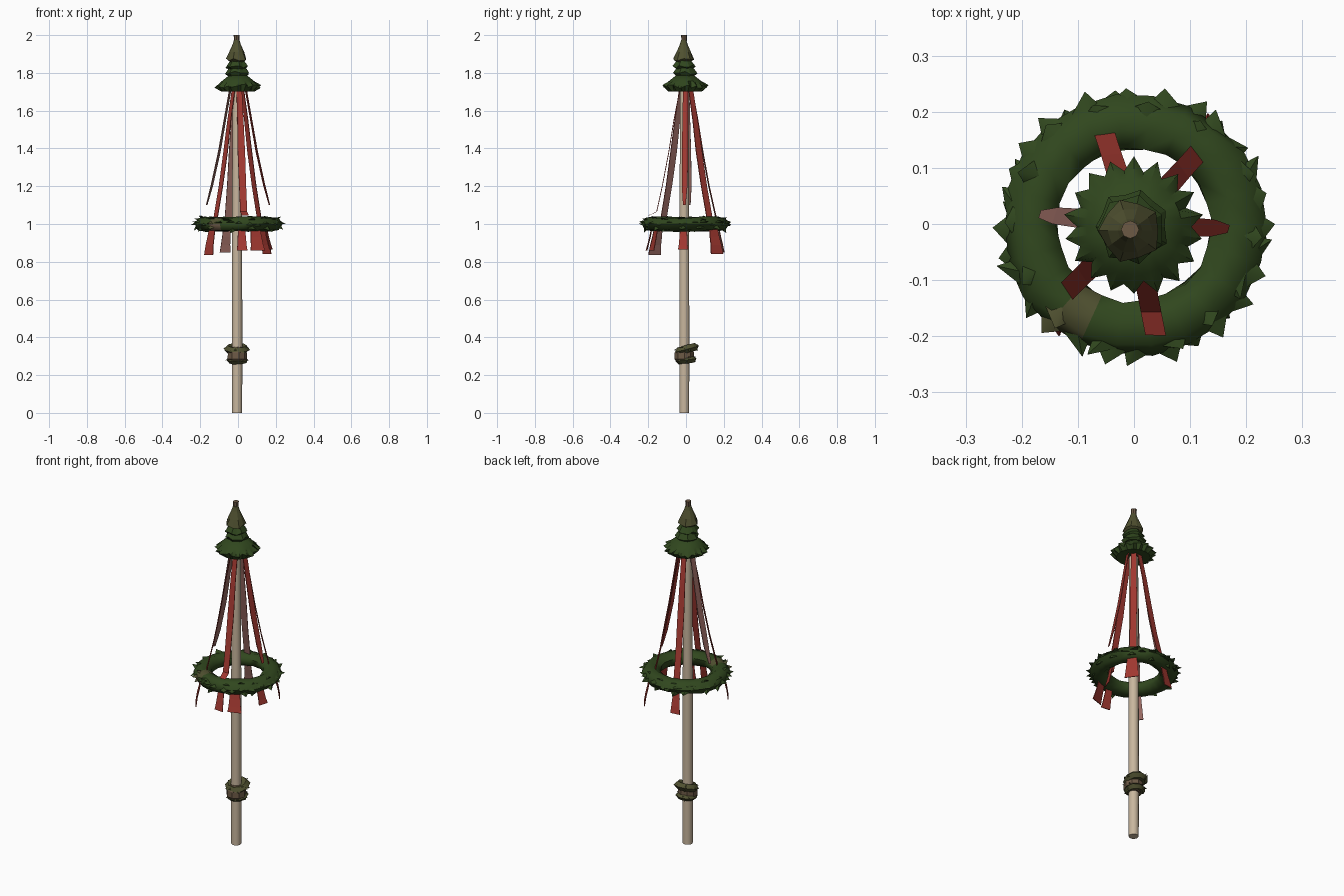
import bpy, bmesh, math, random
from mathutils import Vector, Matrix

random.seed(4)
cube = bpy.data.objects.get("Cube")
if cube:
    bpy.data.objects.remove(cube)


def material(name, rgb):
    m = bpy.data.materials.new(name)
    m.use_nodes = True
    m.diffuse_color = (*rgb, 1)
    m.node_tree.nodes["Principled BSDF"].inputs["Base Color"].default_value = (*rgb, 1)
    return m


WOOD = material("pale wood", (0.58, 0.47, 0.34))
GREEN = material("leaf green", (0.030, 0.063, 0.013))
OLIVE = material("dry olive", (0.080, 0.082, 0.030))
BROWN = material("twig brown", (0.15, 0.10, 0.06))
RED = material("ribbon red", (0.36, 0.040, 0.030))
FADED = material("faded ribbon", (0.31, 0.14, 0.12))


def finish(bm, name, mats, smooth=None):
    bmesh.ops.recalc_face_normals(bm, faces=bm.faces[:])
    me = bpy.data.meshes.new(name)
    bm.to_mesh(me)
    bm.free()
    for m in mats:
        me.materials.append(m)
    ob = bpy.data.objects.new(name, me)
    bpy.context.collection.objects.link(ob)
    if smooth:
        bpy.ops.object.select_all(action="DESELECT")
        ob.select_set(True)
        bpy.context.view_layer.objects.active = ob
        bpy.ops.object.shade_smooth_by_angle(angle=math.radians(smooth))
    return ob


def lathe(name, profile, mat, sides, center=(0, 0), ragged=0.0, smooth=None):
    """Revolve (radius, height) points; ragged alternates the rim into leaf tips."""
    bm = bmesh.new()
    rings = []
    for i, (r, z) in enumerate(profile):
        ring = []
        for k in range(sides):
            a = math.tau * k / sides
            rim = 0 < i < len(profile) - 1 and r > profile[i - 1][0] and r > profile[i + 1][0]
            rr = r * (1 + (ragged * (1 if k % 2 else -1) * random.uniform(0.5, 1) if rim else 0))
            dz = random.uniform(-1, 1) * 0.08 * ragged if rim else 0
            ring.append(bm.verts.new((center[0] + rr * math.cos(a), center[1] + rr * math.sin(a), z + dz)))
        rings.append(ring)
    for lo, hi in zip(rings, rings[1:]):
        for k in range(sides):
            n = (k + 1) % sides
            bm.faces.new((lo[k], lo[n], hi[n], hi[k]))
    bm.faces.new(rings[0][::-1])
    bm.faces.new(rings[-1])
    finish(bm, name, [mat], smooth)


def garland(name, mats, center, major, minor, leaves, leaf, seg=22, sides=7, tilt=0.0):
    """A bumpy ring with pointed leaves standing off it."""
    bm = bmesh.new()

    def point(a, b, r):
        return Vector(((major + r * math.cos(b)) * math.cos(a),
                       (major + r * math.cos(b)) * math.sin(a), 0.8 * r * math.sin(b)))

    grid = [[bm.verts.new(point(math.tau * i / seg, math.tau * j / sides, minor * random.uniform(0.92, 1.1)))
             for j in range(sides)] for i in range(seg)]
    for i in range(seg):
        for j in range(sides):
            i2, j2 = (i + 1) % seg, (j + 1) % sides
            bm.faces.new((grid[i][j], grid[i2][j], grid[i2][j2], grid[i][j2]))
    # closed, pointed leaves, mostly on the outer side
    for b0, share in ((0.0, 1.0), (0.7, 0.5), (-0.8, 0.5)):
        count = int(leaves * share)
        for k in range(count):
            a = math.tau * (k + random.uniform(-0.25, 0.25)) / count
            b = b0 + random.uniform(-0.25, 0.25)
            w = 0.6 * leaf / major
            base = [point(a - w, b, minor * 0.9), point(a + w, b, minor * 0.9), point(a, b + 0.5, minor * 0.85)]
            tip = point(a + random.uniform(-w, w), b, minor + leaf * random.uniform(0.3, 0.75))
            vs = [bm.verts.new(p) for p in base + [tip]]
            for f in ((0, 1, 3), (1, 2, 3), (2, 0, 3), (0, 2, 1)):
                bm.faces.new([vs[q] for q in f])
    bm.transform(Matrix.Translation(center) @ Matrix.Rotation(tilt, 4, "X"))
    return finish(bm, name, mats, 60)


def ribbon(name, path, angle, outer, inner):
    """A thin strip through (radius, height, width) points, one colour per side."""
    bm = bmesh.new()
    out = Vector((math.cos(angle), math.sin(angle), 0))
    side = Vector((-out.y, out.x, 0)) + out * 0.2
    rows = []
    for r, z, w in path:
        c = out * r + Vector((0, 0, z))
        rows.append([bm.verts.new(c + side * s * w / 2 + out * t * 0.002)
                     for s, t in ((-1, 1), (1, 1), (1, -1), (-1, -1))])
    for p, q in zip(rows, rows[1:]):
        for k in range(4):
            n = (k + 1) % 4
            face = bm.faces.new((p[k], p[n], q[n], q[k]))
            face.material_index = 1 if k == 2 else 0
    bm.faces.new(rows[0])
    bm.faces.new(rows[-1])
    finish(bm, name, [outer, inner])


# Pole
AXIS = (-0.005, -0.009)
lathe("pole", [(0.027, 0), (0.028, 0.3), (0.027, 0.9), (0.025, 1.4), (0.024, 1.8)], WOOD, 10, AXIS, smooth=40)

# Treetop: leafy skirt, two tiers, a tapering crown and a twig tip
lathe("top_skirt", [(0.05, 1.705), (0.09, 1.702), (0.112, 1.728), (0.085, 1.757), (0.05, 1.785)],
      GREEN, 36, (0, -0.005), 0.13, 40)
lathe("lower_tier", [(0.04, 1.775), (0.062, 1.80), (0.035, 1.84)], GREEN, 14, (-0.003, -0.005), 0.10)
lathe("middle_tier", [(0.035, 1.815), (0.058, 1.833), (0.030, 1.875)], GREEN, 14, (-0.005, -0.01), 0.10)
lathe("crown", [(0.03, 1.855), (0.054, 1.87), (0.040, 1.91), (0.022, 1.95), (0.014, 1.975)],
      OLIVE, 10, (-0.007, -0.012), 0.08)
lathe("twig_tip", [(0.014, 1.97), (0.016, 2.0)], BROWN, 8, (-0.007, -0.010))

# Hanging wreath, with a dry patch on top and bare twigs at the front right
wreath = garland("wreath", [GREEN, OLIVE, BROWN], (0, -0.002, 1.0), 0.183, 0.049, 28, 0.034)
for face in wreath.data.polygons:
    turn = math.degrees(math.atan2(face.center.y, face.center.x)) % 360
    if 224 < turn < 242 and face.normal.z > 0.4:
        face.material_index = 1
    elif 236 < turn < 250 and abs(face.normal.z) < 0.6 and face.center.xy.length > 0.2:
        face.material_index = 2

# Ribbons from the treetop to the wreath; the two side ones stop short
LONG = [(0.032, 1.72, 0.028), (0.065, 1.55, 0.032), (0.093, 1.38, 0.038),
        (0.128, 1.2, 0.036), (0.168, 1.03, 0.036)]
SHORT = [(0.04, 1.72, 0.028), (0.07, 1.55, 0.03), (0.1, 1.38, 0.034),
         (0.14, 1.2, 0.03), (0.167, 1.1, 0.014)]
DRAPED = LONG[:-1] + [(0.158, 1.065, 0.036), (0.2, 1.046, 0.036)]
for i, (deg, path, outer, inner) in enumerate((
        (48, LONG, RED, RED), (108, LONG, RED, FADED), (174, SHORT, FADED, FADED),
        (225, LONG, RED, FADED), (281, DRAPED, RED, RED), (357, SHORT, RED, RED))):
    ribbon(f"ribbon_{i + 1}", path, math.radians(deg), outer, inner)

# Ribbon tails below the wreath: angle, outward reach, bottom height, colours
TAILS = ((47, 0.225, 0.84, RED, RED), (109, 0.21, 0.85, RED, FADED), (227, 0.228, 0.835, RED, FADED),
         (276, 0.21, 0.86, RED, RED), (300, 0.21, 0.86, RED, RED), (355, 0.175, 0.865, RED, RED))
for i, (deg, reach, low, outer, inner) in enumerate(TAILS):
    wide = 0.05 if deg in (109, 276, 355) else 0.07
    path = [(reach - 0.03, 0.99, wide * 0.7), (reach - 0.018, 0.93, wide * 0.85),
            (reach - 0.008, 0.89, wide * 0.95), (reach, low, wide * 1.1)]
    ribbon(f"ribbon_tail_{i + 1}", path, math.radians(deg), outer, inner)

# Leafy wrap low on the pole: two tilted bands around a twig core
lathe("wrap_core", [(0.035, 0.265), (0.053, 0.285), (0.052, 0.32), (0.03, 0.35)], BROWN, 9, AXIS)
garland("upper_wrap", [OLIVE], (-0.006, 0.004, 0.337), 0.041, 0.027, 6, 0.008, 9, 5, 0.26)
garland("lower_wrap", [OLIVE], (-0.005, 0.0, 0.280), 0.036, 0.023, 6, 0.008, 9, 5, 0.12)
